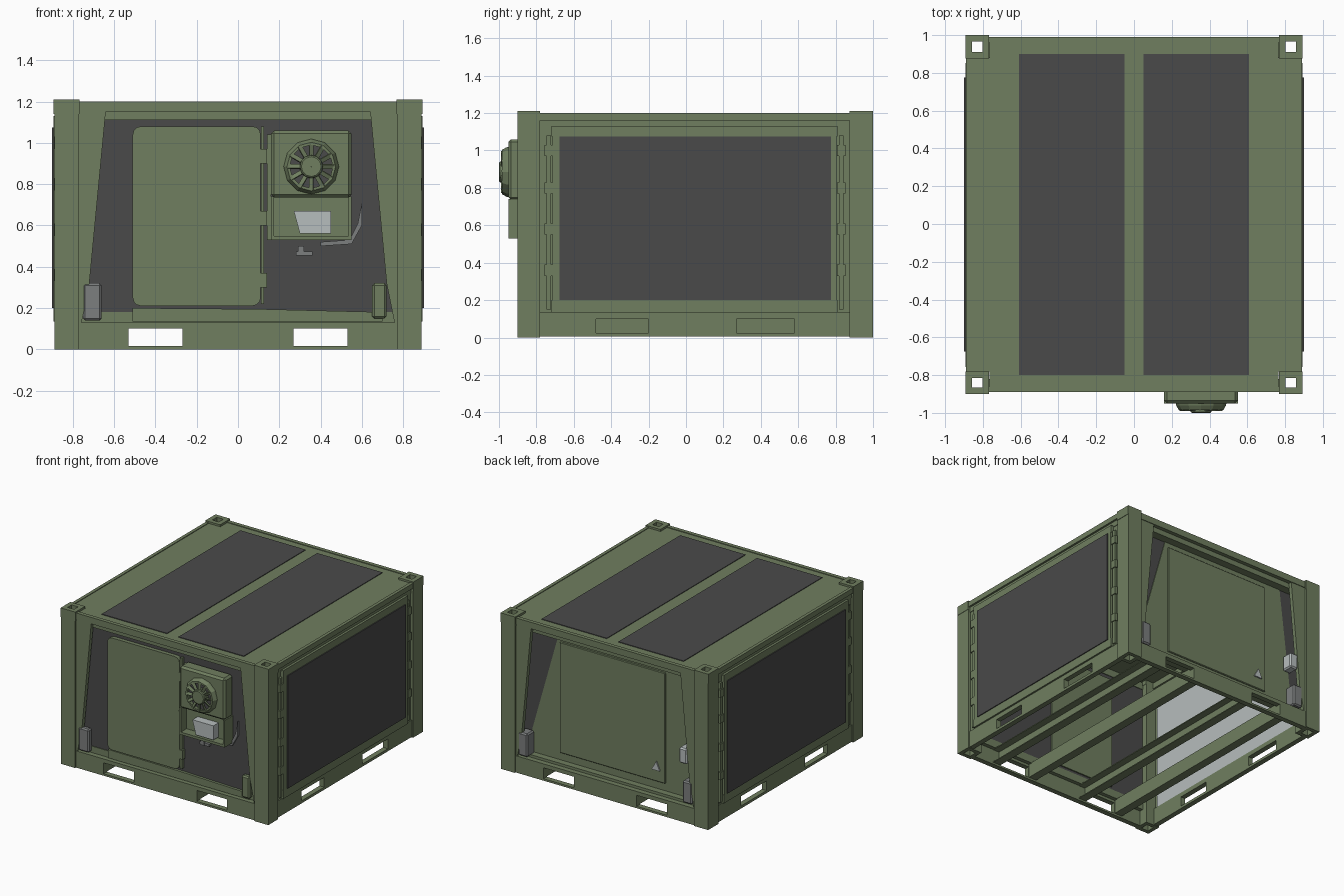
import bpy, bmesh, math
from mathutils import Matrix

if "Cube" in bpy.data.objects:
    bpy.data.objects.remove(bpy.data.objects["Cube"])


def material(name, rgb):
    m = bpy.data.materials.new(name)
    m.diffuse_color = (*rgb, 1)
    m.use_nodes = True
    m.node_tree.nodes["Principled BSDF"].inputs["Base Color"].default_value = m.diffuse_color
    return m


GREEN = material("olive", (0.16, 0.21, 0.115))
DARK = material("charcoal", (0.068, 0.068, 0.068))
GREY = material("light_grey", (0.47, 0.51, 0.51))
STEEL = material("mid_grey", (0.2, 0.21, 0.21))


def finish(name, bm, mat, bevel=0):
    bmesh.ops.recalc_face_normals(bm, faces=bm.faces)
    me = bpy.data.meshes.new(name)
    bm.to_mesh(me)
    bm.free()
    me.materials.append(mat)
    ob = bpy.data.objects.new(name, me)
    bpy.context.collection.objects.link(ob)
    if bevel:
        b = ob.modifiers.new("bevel", "BEVEL")
        b.width, b.segments = bevel, 1
    return ob


def boxes(name, mat, *extents, bevel=0):
    """One object made of cuboids given as (x0, x1, y0, y1, z0, z1)."""
    bm = bmesh.new()
    for e in extents:
        size = [abs(e[i + 1] - e[i]) for i in (0, 2, 4)]
        mid = [(e[i + 1] + e[i]) / 2 for i in (0, 2, 4)]
        bmesh.ops.create_cube(bm, size=1, matrix=Matrix.Translation(mid) @ Matrix.Diagonal((*size, 1)))
    return finish(name, bm, mat, bevel)


def prism(name, mat, pts, y0, y1):
    """Extrude an (x, z) outline along y."""
    bm = bmesh.new()
    f = bm.faces.new([bm.verts.new((x, y0, z)) for x, z in pts])
    r = bmesh.ops.extrude_face_region(bm, geom=[f])
    bmesh.ops.translate(bm, vec=(0, y1 - y0, 0), verts=[v for v in r["geom"] if isinstance(v, bmesh.types.BMVert)])
    return finish(name, bm, mat)


def rounded(x0, x1, z0, z1, r):
    """Rectangle outline with rounded corners."""
    pts = []
    for cx, cz, a in ((x1 - r, z1 - r, 0), (x0 + r, z1 - r, 90), (x0 + r, z0 + r, 180), (x1 - r, z0 + r, 270)):
        pts += [(cx + r * math.cos(math.radians(a + d)), cz + r * math.sin(math.radians(a + d))) for d in (0, 30, 60, 90)]
    return pts


def lathe_y(name, mat, cx, cz, profile, sides=12):
    """Revolve (radius, y) points around an axis along y."""
    bm = bmesh.new()
    rings = [[bm.verts.new((cx + r * math.cos(a), y, cz + r * math.sin(a)))
              for a in (2 * math.pi * k / sides for k in range(sides))] for r, y in profile]
    for p, q in zip(rings, rings[1:]):
        for k in range(sides):
            j = (k + 1) % sides
            bm.faces.new((p[k], p[j], q[j], q[k]))
    return finish(name, bm, mat)


def tube(x0, x1, y0, y1, z0, z1, t):
    """Four walls of an upright square tube."""
    return [(x0, x0 + t, y0, y1, z0, z1), (x1 - t, x1, y0, y1, z0, z1),
            (x0 + t, x1 - t, y0, y0 + t, z0, z1), (x0 + t, x1 - t, y1 - t, y1, z0, z1)]


# Corner posts with hollow castings at both ends
for sx, side in ((-1, "left"), (1, "right")):
    for y0, y1, end in ((-0.9, -0.78, "front"), (0.875, 1.0, "back")):
        x0, x1 = sorted((sx * 0.77, sx * 0.89))
        boxes(f"{end}_{side}_post", GREEN, *tube(x0, x1, y0, y1, 0.1, 1.14, 0.02))
        boxes(f"{end}_{side}_castings", GREEN,
              *tube(x0 - 0.003, x1 + 0.003, y0, y1, 1.14, 1.21, 0.035),
              *tube(x0, x1, y0, y1, 0, 0.1, 0.03))

        # Tapered gusset beside each post
        yo = y0 + 0.015 if end == "front" else y1 - 0.015
        yi = yo + (0.03 if end == "front" else -0.03)
        prism(f"{end}_{side}_gusset", GREEN,
              [(sx * 0.77, 0.12), (sx * 0.77, 1.16), (sx * 0.64, 1.16), (sx * 0.72, 0.32), (sx * 0.76, 0.12)], yo, yi)

# Roof, raised dark roof panels and top rails
boxes("roof", GREEN, (-0.765, 0.765, -0.87, 0.98, 1.17, 1.195), (-0.885, 0.885, -0.78, 0.875, 1.17, 1.195))
for s, side in ((-1, "left"), (1, "right")):
    boxes(f"{side}_roof_panel", DARK, (s * 0.05, s * 0.61, -0.8, 0.9, 1.19, 1.2))
    boxes(f"{side}_roof_edge", GREEN, (s * 0.865, s * 0.89, -0.78, 0.875, 1.16, 1.2))
    boxes(f"{side}_top_rail", GREEN, (s * 0.83, s * 0.875, -0.78, 0.875, 1.12, 1.165))
for name, ya, yb, yc in (("front", -0.89, -0.86, -0.82), ("back", 0.99, 0.96, 0.88)):
    boxes(f"{name}_top_rail", GREEN, (-0.77, 0.77, ya, yb, 1.15, 1.2), (-0.77, 0.77, yb, yc, 1.11, 1.165))

# Bottom rails with fork openings
for name, ya, yb in (("front", -0.89, -0.85), ("back", 0.99, 0.95)):
    ext = [(-0.77, 0.77, ya, yb, 0.1, 0.13), (-0.77, 0.77, ya, yb, 0.0, 0.015),
           (-0.27, 0.27, ya, yb, 0.015, 0.1)]
    ext += [(s * 0.53, s * 0.77, ya, yb, 0.015, 0.1) for s in (-1, 1)]
    boxes(f"{name}_bottom_rail", GREEN, *ext)
    yw = -0.82 if name == "front" else 0.88
    boxes(f"{name}_sill", GREEN, (-0.77, 0.77, yb, yw, 0.12, 0.18 if name == "front" else 0.15))
for s, side in ((-1, "left"), (1, "right")):
    xa, xb = s * 0.84, s * 0.88
    boxes(f"{side}_bottom_rail", GREEN, (xa, xb, -0.78, 0.875, 0.1, 0.135), (xa, xb, -0.78, 0.875, 0.005, 0.025),
          (xa, xb, -0.78, -0.48, 0.025, 0.1), (xa, xb, -0.2, 0.27, 0.025, 0.1), (xa, xb, 0.58, 0.875, 0.025, 0.1))
    # Fork channel walls running front to back, with flanges
    for x, part, d in ((0.26, "inner", -1), (0.54, "outer", 1)):
        boxes(f"{side}_{part}_floor_beam", GREEN, (s * x - 0.006, s * x + 0.006, -0.85, 0.95, 0.015, 0.125),
              (s * x, s * (x + d * 0.06), -0.85, 0.95, 0.015, 0.022),
              (s * x, s * (x + d * 0.06), -0.85, 0.95, 0.118, 0.125))

# Side walls: lining, framed dark panel and hinge bars with clasps
for s, side in ((-1, "left"), (1, "right")):
    boxes(f"{side}_wall_lining", GREY, (s * 0.845, s * 0.855, -0.75, 0.85, 0.13, 1.12))
    boxes(f"{side}_wall", GREEN, (s * 0.855, s * 0.87, -0.78, 0.875, 0.13, 1.14))
    xa, xb = s * 0.87, s * 0.893
    boxes(f"{side}_panel_frame", GREEN, (xa, xb, -0.72, 0.81, 0.135, 0.2), (xa, xb, -0.72, 0.81, 1.075, 1.13),
          (xa, xb, -0.715, -0.675, 0.2, 1.075), (xa, xb, 0.775, 0.805, 0.2, 1.075))
    boxes(f"{side}_dark_panel", DARK, (s * 0.865, s * 0.9, -0.675, 0.775, 0.2, 1.075))
    for y, end in ((-0.735, "front"), (0.83, "back")):
        boxes(f"{side}_{end}_hinge_bar", GREEN, (xa, s * 0.885, y - 0.012, y + 0.012, 0.15, 1.08),
              *[(xa, s * 0.892, y - 0.022, y + 0.022, z - 0.03, z + 0.03) for z in (0.36, 0.58, 0.8, 1.0)])

# Front wall and rounded door
boxes("front_wall", DARK, (-0.77, 0.77, -0.845, -0.825, 0.13, 1.16))
prism("front_door", GREEN, rounded(-0.51, 0.11, 0.21, 1.08, 0.04), -0.875, -0.845)
boxes("front_door_inner_face", GREEN, (-0.48, 0.08, -0.825, -0.815, 0.2, 1.08))
boxes("front_door_hinge", GREEN, (0.112, 0.127, -0.87, -0.845, 0.22, 1.08),
      *[(0.105, 0.14, -0.88, -0.85, z, z + 0.07) for z in (0.3, 0.6, 0.9)])
prism("front_sill_plate", GREEN, [(-0.51, 0.135), (0.7, 0.135), (0.7, 0.18), (0.1, 0.195), (-0.51, 0.2)],
      -0.865, -0.845)

# Back wall, recessed: dark sheet, green tapered sheet and large door
boxes("back_wall", DARK, (-0.77, 0.77, 0.88, 0.895, 0.13, 1.16))
prism("back_wall_sheet", GREEN, [(-0.72, 0.15), (0.74, 0.15), (0.46, 1.13), (-0.6, 1.13)], 0.895, 0.9)
boxes("back_door", GREEN, (-0.46, 0.445, 0.9, 0.914, 0.21, 1.07), bevel=0.005)
prism("back_door_handle", GREY, [(-0.42, 0.3), (-0.35, 0.3), (-0.39, 0.37)], 0.914, 0.924)

# Cooling unit housing: fan box, side cheeks, tray
boxes("cooler_fan_box", GREEN, (0.16, 0.55, -0.95, -0.845, 0.735, 1.06), bevel=0.015)
boxes("cooler_lower_housing", GREEN, (0.16, 0.55, -0.88, -0.845, 0.53, 0.74),
      (0.16, 0.175, -0.95, -0.88, 0.53, 0.74), (0.535, 0.55, -0.95, -0.88, 0.53, 0.74),
      (0.16, 0.55, -0.95, -0.88, 0.53, 0.55))
boxes("cooler_mount", GREEN, (0.14, 0.16, -0.87, -0.845, 0.53, 1.04))
prism("cooler_connector_box", GREY, [(0.3, 0.56), (0.45, 0.56), (0.45, 0.67), (0.27, 0.67)], -0.945, -0.88)

# Fan shroud, hub, guard spokes
CX, CZ = 0.355, 0.885
lathe_y("fan_shroud", GREEN, CX, CZ, [(0.135, -0.945), (0.132, -0.96), (0.118, -0.985), (0.105, -0.985), (0.11, -0.952)])
lathe_y("fan_hub", GREEN, CX, CZ, [(0.058, -0.95), (0.055, -0.995), (0.048, -1.0), (0.001, -1.0)])
lathe_y("fan_back", DARK, CX, CZ, [(0.112, -0.952), (0.001, -0.952)])
bm = bmesh.new()
for k in range(12):
    m = (Matrix.Translation((CX, -0.98, CZ)) @ Matrix.Rotation(k * math.pi / 6, 4, "Y")
         @ Matrix.Translation((0.083, 0, 0)) @ Matrix.Rotation(0.5, 4, "X") @ Matrix.Diagonal((0.06, 0.008, 0.022, 1)))
    bmesh.ops.create_cube(bm, size=1, matrix=m)
finish("fan_guard_spokes", bm, GREEN)

# Cable bracket and strap below the cooler
boxes("cable_bracket", STEEL, (0.28, 0.36, -0.87, -0.845, 0.455, 0.475), (0.29, 0.32, -0.875, -0.845, 0.455, 0.5))
prism("cooler_strap", STEEL, [(0.4, 0.5), (0.55, 0.51), (0.6, 0.6), (0.6, 0.71), (0.58, 0.61), (0.54, 0.53), (0.4, 0.52)],
      -0.86, -0.845)

# Storage boxes at the foot of each gusset
for name, mat, x0, x1, y0, y1, z0, z1 in (
        ("front_left_box", STEEL, -0.75, -0.66, -0.89, -0.845, 0.14, 0.32),
        ("front_right_box", GREEN, 0.65, 0.72, -0.89, -0.845, 0.15, 0.32),
        ("back_right_box", STEEL, 0.67, 0.75, 0.9, 0.99, 0.14, 0.32),
        ("back_left_box", STEEL, -0.74, -0.66, 0.9, 0.99, 0.15, 0.32),
        ("back_left_switch_box", GREY, -0.7, -0.63, 0.9, 0.99, 0.45, 0.57)):
    boxes(name, mat, (x0, x1, y0, y1, z0, z1), bevel=0.01)
